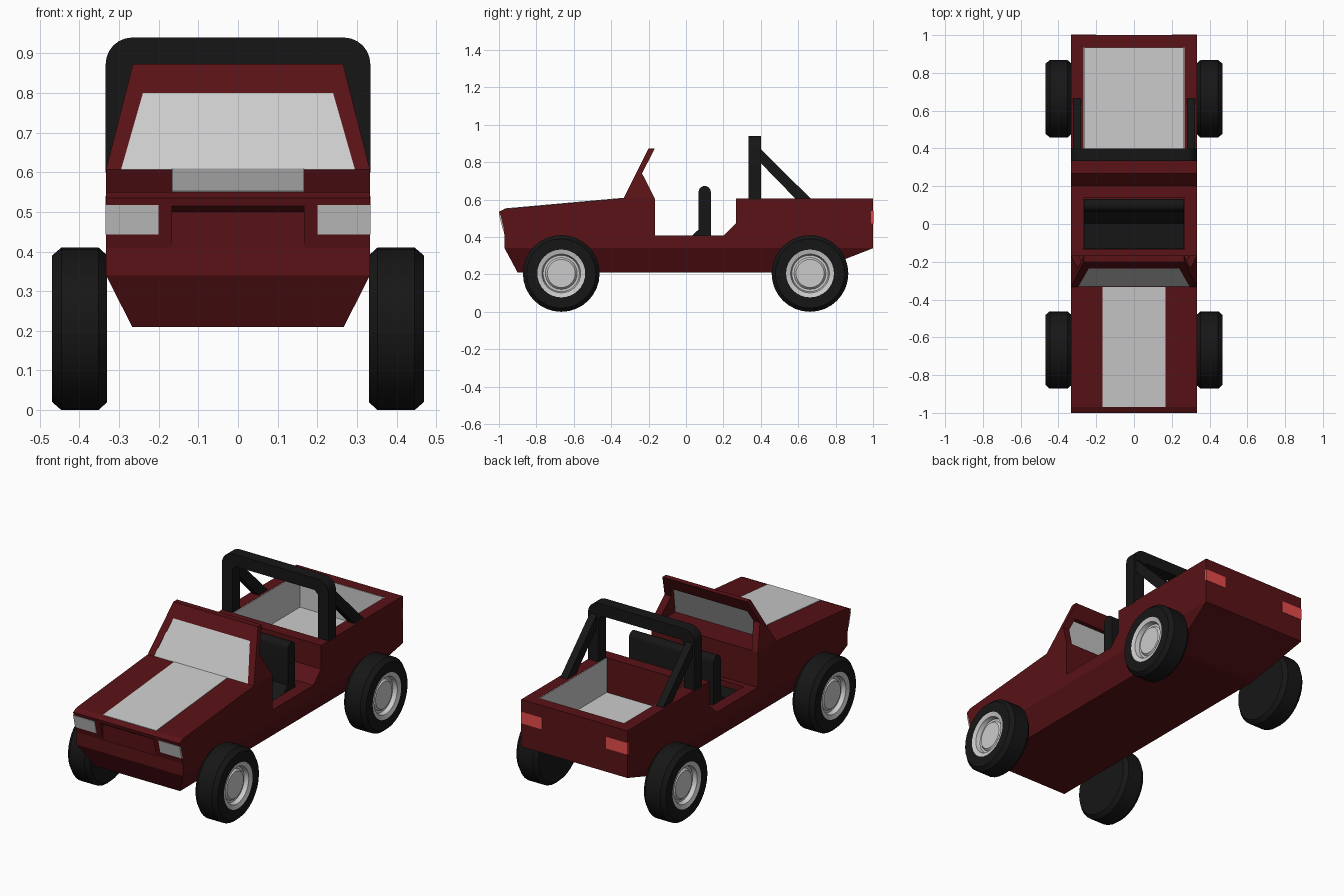
import bpy, bmesh
from math import sin, cos, pi, radians
from mathutils import Matrix

if "Cube" in bpy.data.objects:
    bpy.data.objects.remove(bpy.data.objects["Cube"])


def material(name, rgb):
    m = bpy.data.materials.new(name)
    m.diffuse_color = (*rgb, 1)
    m.use_nodes = True
    m.node_tree.nodes["Principled BSDF"].inputs["Base Color"].default_value = m.diffuse_color
    return m


RED = material("dark_red_paint", (0.10, 0.006, 0.008))
BLACK = material("black_rubber", (0.008, 0.008, 0.008))
LAMP = material("tail_lamp_red", (0.8, 0.07, 0.07))
W, IN = 0.333, 0.267            # outer and inner half widths


def finish(name, bm, mat=None, smooth=False):
    bmesh.ops.recalc_face_normals(bm, faces=bm.faces)
    me = bpy.data.meshes.new(name)
    bm.to_mesh(me)
    bm.free()
    ob = bpy.data.objects.new(name, me)
    bpy.context.collection.objects.link(ob)
    if mat:
        me.materials.append(mat)
    if smooth:
        bpy.ops.object.select_all(action='DESELECT')
        ob.select_set(True)
        bpy.context.view_layer.objects.active = ob
        bpy.ops.object.shade_smooth_by_angle(angle=radians(30))
    return ob


def prism_mesh(pts, a, b, axis='x'):
    """Extrude a 2D profile from a to b: (y,z) along x, or (x,z) along y."""
    bm = bmesh.new()
    place = (lambda u, v: (a, u, v)) if axis == 'x' else (lambda u, v: (u, a, v))
    f = bm.faces.new([bm.verts.new(place(u, v)) for u, v in pts])
    ext = bmesh.ops.extrude_face_region(bm, geom=[f])['geom']
    d = (b - a, 0, 0) if axis == 'x' else (0, b - a, 0)
    bmesh.ops.translate(bm, vec=d, verts=[e for e in ext if isinstance(e, bmesh.types.BMVert)])
    return bm


def prism(name, pts, a, b, mat=None, axis='x', smooth=False):
    return finish(name, prism_mesh(pts, a, b, axis), mat, smooth)


def box(name, x, y, z, mat=None):
    return prism(name, [(y[0], z[0]), (y[1], z[0]), (y[1], z[1]), (y[0], z[1])], *x, mat)


def taper(bm, half_width):
    for v in bm.verts:
        v.co.x = (1 if v.co.x > 0 else -1) * half_width(v.co.z)


def cut(ob, cutter):
    m = ob.modifiers.new("cut", 'BOOLEAN')
    m.operation, m.solver, m.object = 'DIFFERENCE', 'EXACT', cutter
    cutter.hide_render = True
    cutter.display_type = 'WIRE'


def lathe(name, profile, cx, cy, cz, side, mat=None):
    """Spin an (x, radius) profile around a horizontal axle."""
    bm = bmesh.new()
    vs = [bm.verts.new((side * x, 0, r)) for x, r in profile]
    es = [bm.edges.new(p) for p in zip(vs, vs[1:])]
    bmesh.ops.spin(bm, geom=vs + es, cent=(0, 0, 0), axis=(1, 0, 0),
                   angle=2 * pi, steps=32)
    bmesh.ops.remove_doubles(bm, verts=bm.verts, dist=1e-4)
    bmesh.ops.translate(bm, vec=(cx, cy, cz), verts=bm.verts)
    return finish(name, bm, mat, True)


# Body: side profile, narrowed below the belt line
side = [(-1, 0.535), (-0.97, 0.55), (-W, 0.607), (-0.167, 0.607), (-0.167, 0.407),
        (0.2, 0.407), (0.267, 0.473), (0.267, 0.607), (1, 0.607), (1, 0.34),
        (0.667, 0.21), (-0.9, 0.21), (-0.97, 0.34), (-0.97, 0.41)]
bm = prism_mesh(side, -W, W)
bmesh.ops.bisect_plane(bm, geom=bm.verts[:] + bm.edges[:] + bm.faces[:],
                       plane_co=(0, 0, 0.34), plane_no=(0, 0, 1), dist=1e-4)
taper(bm, lambda z: W if z > 0.33 else IN)
body = finish("body", bm, RED)

# Openings in the body: cargo bed, seat well, grille recess
cut(body, box("bed_cutter", (-IN, IN), (W, 0.935), (0.407, 0.8)))
cut(body, box("seat_well_cutter", (-IN, IN), (-0.135, 0.14), (0.27, 0.5)))
cut(body, prism("grille_cutter", [(-1.05, 0.52), (-0.995, 0.515), (-0.971, 0.5),
                                  (-0.969, 0.412), (-1.05, 0.412)], -0.167, 0.167))

# Grey cargo bed lining
t = 0.004
box("bed_floor", (-IN, IN), (W, 0.935), (0.405, 0.407 + t))
box("bed_tail_lining", (-IN, IN), (0.935 - t, 0.936), (0.407, 0.606))
for s, n in ((-1, "left"), (1, "right")):
    box(f"bed_{n}_lining", sorted((s * (IN - t), s * (IN + 0.001))), (W, 0.935), (0.407, 0.606))

# Hood panel
prism("hood_panel", [(-0.97, 0.549), (-W, 0.606), (-W, 0.61), (-0.97, 0.553)], -0.167, 0.167)

# Windscreen frame with tapered sides
bm = prism_mesh([(-W, 0.607), (-0.2, 0.873), (-0.167, 0.873), (-0.235, 0.74),
                 (-0.167, 0.607)], -W, W)
taper(bm, lambda z: W - 0.255 * (z - 0.607))
frame = finish("windscreen_frame", bm, RED)
cut(frame, prism("windscreen_cutter", [(-0.298, 0.597), (0.298, 0.597), (0.24, 0.8),
                                       (-0.24, 0.8)], -0.6, 0.1, axis='y'))

# Windscreen glass
bm = prism_mesh([(-0.331, 0.607), (-0.2345, 0.8), (-0.229, 0.8), (-0.3255, 0.607)], -0.3, 0.3)
taper(bm, lambda z: 0.295 - 0.285 * (z - 0.607))
finish("windscreen_glass", bm)


# Headlights on the sloping nose, tail lamps on the flat rear
def nose(z):
    return -0.97 - 0.03 * (z - 0.41) / 0.125


for s, n in ((-1, "left"), (1, "right")):
    xs = sorted((s * 0.2, s * (W + 0.001)))
    lo, hi = 0.443, 0.517
    prism(f"{n}_headlight", [(nose(lo) - 0.003, lo), (nose(hi) - 0.003, hi),
                             (nose(hi) + 0.004, hi), (nose(lo) + 0.004, lo)], *xs)
    box(f"{n}_tail_lamp", xs, (0.99, 1.002), (0.473, 0.54), LAMP)

# Bench seat with rounded backrest top
top = [(0.1 - 0.033 * cos(pi * i / 8), 0.64 + 0.033 * sin(pi * i / 8)) for i in range(9)]
prism("bench_seat", [(-0.133, 0.272), (-0.133, 0.375), (0, 0.375), (0.067, 0.44)]
      + top + [(0.133, 0.272)], -0.265, 0.265, BLACK, smooth=True)

# Roll bar hoop with rounded outer corners
r = 0.067
arc = [(IN + r * cos(pi / 2 * i / 6), 0.873 + r * sin(pi / 2 * i / 6)) for i in range(7)]
half = [(IN - 0.02, 0.873), (IN, 0.853), (IN, 0.6), (W + 0.001, 0.6)] + arc
prism("roll_bar", half + [(-x, z) for x, z in reversed(half)], W, 0.4, BLACK, 'y', True)

# Diagonal braces behind the hoop
for s, n in ((-1, "left"), (1, "right")):
    prism(f"{n}_brace", [(0.395, 0.875), (0.667, 0.605), (0.585, 0.605), (0.395, 0.8)],
          *sorted((s * 0.28, s * 0.322)), BLACK)

# Wheels: chamfered tyre and stepped rim
tyre = [(0.33, 0), (0.33, 0.185), (0.352, 0.205), (0.446, 0.205), (0.469, 0.185), (0.469, 0.128)]
rim = [(0.469, 0.128), (0.462, 0.104), (0.438, 0.097), (0.438, 0.085), (0.45, 0.075), (0.45, 0)]
for sx, nx in ((-1, "left"), (1, "right")):
    for y, ny in ((-0.667, "front"), (0.663, "rear")):
        lathe(f"{ny}_{nx}_tyre", tyre, 0, y, 0.205, sx, BLACK)
        lathe(f"{ny}_{nx}_rim", rim, 0, y, 0.205, sx)
